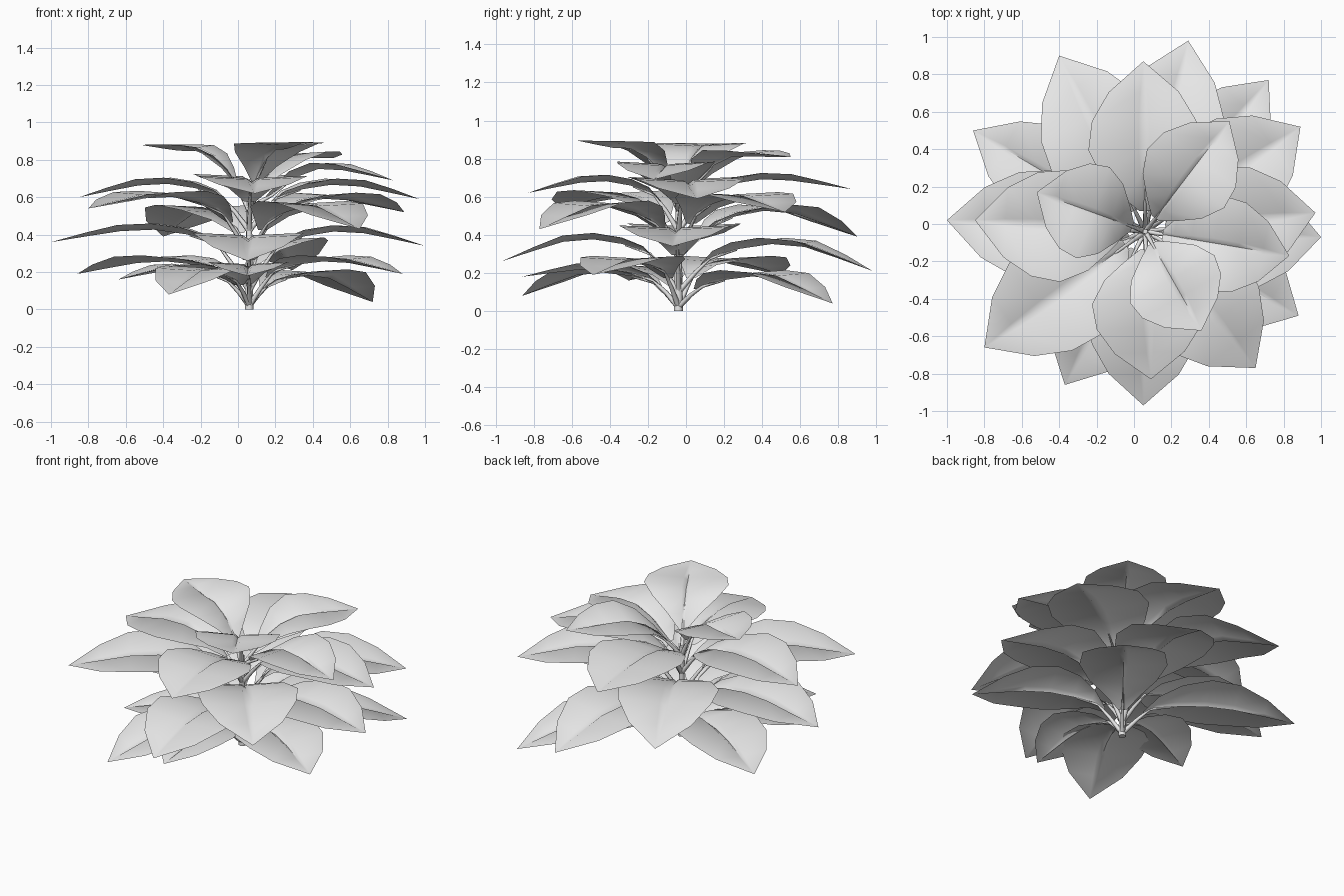
import bpy, bmesh, math
from mathutils import Vector

if "Cube" in bpy.data.objects:
    bpy.data.objects.remove(bpy.data.objects["Cube"])

mat = bpy.data.materials.new("light_grey")
mat.diffuse_color = (0.8, 0.8, 0.8, 1)
mat.use_nodes = True
mat.node_tree.nodes["Principled BSDF"].inputs["Base Color"].default_value = mat.diffuse_color

CX, CY = 0.06, -0.04          # plant axis


def half_width(t):
    """Blade outline: narrow base, broad middle, pointed tip."""
    if t < .5:
        return .1 + .9 * math.sin((t - .12) / .38 * math.pi / 2)
    return 1 - ((t - .5) / .5) ** 2.2


def finish(bm, name):
    me = bpy.data.meshes.new(name)
    bm.to_mesh(me)
    bm.free()
    me.materials.append(mat)
    ob = bpy.data.objects.new(name, me)
    bpy.context.collection.objects.link(ob)
    bpy.context.view_layer.objects.active = ob
    ob.select_set(True)
    bpy.ops.object.shade_smooth_by_angle(angle=math.radians(75))
    ob.select_set(False)


def tube(bm, pts, r0, r1, sides=5):
    rings = []
    n = len(pts) - 1
    for i, p in enumerate(pts):
        d = (pts[min(i + 1, n)] - pts[max(i - 1, 0)]).normalized()
        u = d.cross(Vector((.3, .8, .1))).normalized()
        v = d.cross(u)
        r = r0 + (r1 - r0) * i / n
        angles = [2 * math.pi * k / sides for k in range(sides)]
        rings.append([bm.verts.new(p + r * (u * math.cos(a) + v * math.sin(a))) for a in angles])
    for r, s in zip(rings, rings[1:]):
        for k in range(sides):
            bm.faces.new((r[k], r[(k + 1) % sides], s[(k + 1) % sides], s[k]))
    bm.faces.new(rings[0][::-1])
    bm.faces.new(rings[-1])


def leaf(name, tip, base, peak, dip, width):
    bm = bmesh.new()
    d = Vector((tip[0] - CX, tip[1] - CY, 0))
    side = Vector((-d.y, d.x, 0)).normalized()
    blade = peak - dip

    def at(t):                # stalk rises, blade levels out, tip droops
        if t < .16:
            z = base + (blade - base) * t / .16
        elif t < .5:
            z = blade + dip * math.sin((t - .16) / .34 * math.pi / 2)
        else:
            z = peak + (tip[2] - peak) * (max(0, t - .6) / .4) ** 1.1
        return Vector((CX, CY, z)) + d * t

    # blade with a shallow grooved midrib
    rows = []
    for t in (.12, .2, .32, .48, .65, .82):
        w = half_width(t)
        k = min(1, w * 1.5) * (1 if t < .7 else .6)
        rows.append([bm.verts.new(at(t) + side * (u * w * width) + Vector((0, 0, h * k)))
                     for u, h in ((-1, .02), (-.1, .008), (0, -.013), (.1, .008), (1, .02))])
    for r, s in zip(rows, rows[1:]):
        for i in range(4):
            bm.faces.new((r[i + 1], r[i], s[i], s[i + 1]))
    end = bm.verts.new(at(1))
    for i in range(4):
        bm.faces.new((rows[-1][i + 1], rows[-1][i], end))
    # leaf stalk
    low = Vector((0, 0, -.015))
    tube(bm, [at(.005), at(.08), at(.16) + low, at(.3) + low], .016, .004)
    finish(bm, name)


def whorl(name, tips, base, lift, dip, width):
    for i, tip in enumerate(tips):
        leaf(f"{name}_{i + 1}", tip, base, lift + tip[2] / 2, dip, width)


# whorls of leaves from bottom to top, given by their tips
whorl("ground_leaf", [(.72, .77, .04), (-.86, .5, .19), (-.37, -.86, .08), (.88, -.49, .19)],
      .02, .175, .05, .27)
whorl("small_ground_leaf", [(.05, -.86, .18), (-.64, -.3, .16)], .02, .145, .06, .22)
whorl("low_leaf", [(.29, .98, .21), (-1, .02, .36), (.05, -.97, .26), (1, -.07, .34)],
      .1, .26, .075, .3)
whorl("middle_leaf", [(.89, .52, .52), (-.4, .9, .39), (-.8, -.66, .54), (.65, -.77, .43)],
      .28, .345, .09, .31)
whorl("high_leaf", [(.05, .87, .64), (-.85, .02, .6), (.09, -.83, .62), (.97, .06, .59)],
      .42, .385, .07, .3)
whorl("top_leaf", [(.51, .55, .81), (-.52, .17, .88), (.36, -.57, .895), (.83, -.17, .69)],
      .53, .42, .14, .26)

# central stem
bm = bmesh.new()
tube(bm, [Vector((CX, CY, .2 * i)) for i in range(4)], .024, .014, 6)
finish(bm, "stem")
